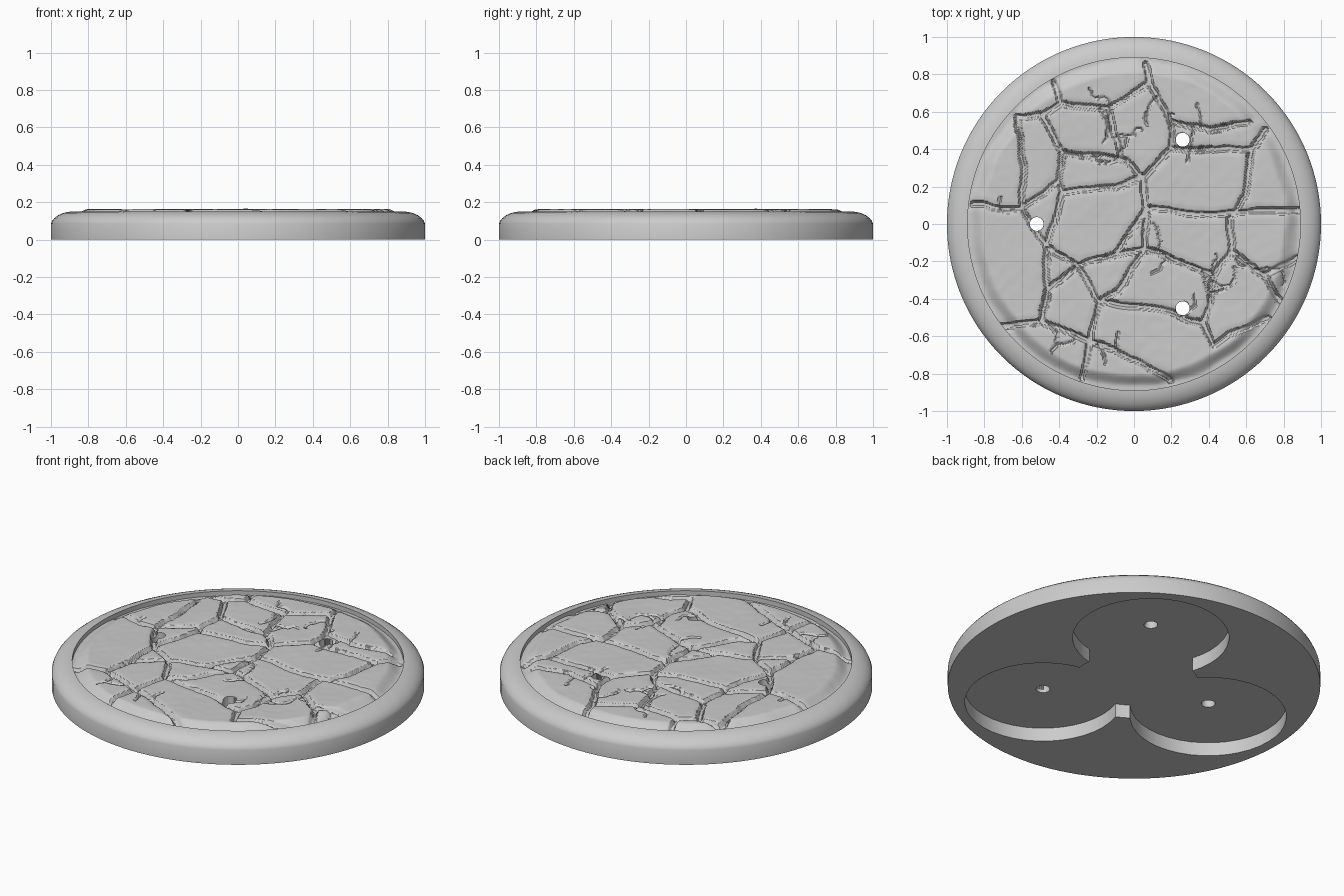
import bpy, bmesh, random
from math import sin, cos, pi, hypot
from mathutils import Vector, kdtree, noise

random.seed(7)
cube = bpy.data.objects.get("Cube")
if cube:
    bpy.data.objects.remove(cube, do_unlink=True)

GREY = (0.6, 0.6, 0.6, 1)
stone_grey = bpy.data.materials.new("stone_grey")
stone_grey.use_nodes = True
stone_grey.diffuse_color = GREY
stone_grey.node_tree.nodes["Principled BSDF"].inputs["Base Color"].default_value = GREY

INNER, HOLE = 0.89, 0.037          # paving radius, drilled hole radius
POCKET_R, POCKET_TOP = 0.42, 0.08
HOLES = [Vector((0.52 * cos(a), 0.52 * sin(a), 0)) for a in (pi, pi / 3, -pi / 3)]


def make_object(name, bm):
    mesh = bpy.data.meshes.new(name)
    bm.to_mesh(mesh)
    bm.free()
    mesh.materials.append(stone_grey)
    obj = bpy.data.objects.new(name, mesh)
    bpy.context.collection.objects.link(obj)
    return obj


def shade(obj, angle):
    bpy.ops.object.select_all(action='DESELECT')
    obj.select_set(True)
    bpy.context.view_layer.objects.active = obj
    bpy.ops.object.shade_smooth_by_angle(angle=angle)


def lathe(name, profile, sides):
    """Closed solid of revolution, capped at the first and last ring."""
    bm = bmesh.new()
    rings = [[bm.verts.new((r * cos(2 * pi * i / sides), r * sin(2 * pi * i / sides), z))
              for i in range(sides)] for r, z in profile]
    for low, high in zip(rings, rings[1:]):
        for i in range(sides):
            j = (i + 1) % sides
            bm.faces.new((low[i], low[j], high[j], high[i]))
    bm.faces.new(rings[0][::-1])
    bm.faces.new(rings[-1])
    return make_object(name, bm)


def cut(target, centre, radius, bottom, top, sides):
    cutter = lathe("cutter", [(radius, bottom), (radius, top)], sides)
    cutter.location = centre
    cutter.hide_render = True
    mod = target.modifiers.new("cut", 'BOOLEAN')
    mod.operation, mod.solver, mod.object = 'DIFFERENCE', 'EXACT', cutter
    bpy.context.view_layer.objects.active = target
    bpy.ops.object.modifier_apply(modifier=mod.name)
    bpy.data.objects.remove(cutter, do_unlink=True)


# Round base: rounded rim, recessed seat for the paving, pockets below
base = lathe("base", [(1, 0), (1, 0.085), (0.994, 0.1), (0.982, 0.115), (0.962, 0.13),
                      (0.935, 0.142), (0.91, 0.148), (INNER, 0.15), (INNER, 0.1)], 128)
cut(base, Vector(), 0.35, -0.1, POCKET_TOP, 48)
for centre in HOLES:
    cut(base, centre, POCKET_R, -0.1, POCKET_TOP, 40)
    cut(base, centre, HOLE, -0.1, 0.3, 24)
shade(base, 0.5)

# Crack network: junctions, then the runs that join them
NODES = dict(
    a=(-.62, .57), b=(-.5, .58), c=(-.4, .64), d=(-.14, .62), e=(.08, .75), f=(.07, .86),
    g=(.2, .55), h=(.2, .4), i=(.05, .25), j=(.4, .5), k=(.62, .55), l=(.62, .4),
    m=(.7, .5), n=(.6, .15), o=(.52, .03), p=(.52, -.14), q=(.43, -.28), r=(.38, -.53),
    s=(.42, -.64), t=(.72, -.5), u=(.06, .09), v=(.35, .05), w=(.87, .08), x=(.06, -.13),
    y=(-.08, -.36), z=(-.18, -.42), A=(-.24, -.62), B=(-.28, -.82), C=(.12, -.45),
    D=(-.5, -.52), E=(.02, -.73), F=(.2, -.84), G=(-.85, .1), H=(-.6, .08), I=(-.47, -.12),
    J=(-.3, -.22), K=(-.1, -.16), L=(-.59, .3), M=(-.4, .23), N=(-.38, .17), O=(-.1, .2),
    P=(-.38, .38), Q=(-.06, .35), R=(-.46, -.35), S=(-.76, -.55), U=(.7, -.28),
    V=(.87, -.18), W=(.79, -.42), X=(-.43, .76))
RUNS = ("abcdef eghi gjk hlm lnopqrst iuvw uxq xyzAB zCr SDAEF GHIJKx uK "
        "aLHMNOi bPM PQi IRJ RD dQ pUV UW cX NI Jz").split()


def wobble(p):
    return p + 0.012 * noise.noise_vector(p * 9) + 0.004 * noise.noise_vector(p * 30)


def tree_of(points):
    tree = kdtree.KDTree(len(points))
    for i, p in enumerate(points):
        tree.insert((p.x, p.y, 0), i)
    tree.balance()
    return tree


main_points, fine_points = [], []
for run in RUNS:
    for start, end in zip(run, run[1:]):
        p, q = Vector((*NODES[start], 0)), Vector((*NODES[end], 0))
        count = int((q - p).length / 0.004) + 1
        main_points += [wobble(p.lerp(q, i / count)) for i in range(count + 1)]

# Hairline cracks wander off the main ones
for branch in range(26):
    p = random.choice(main_points).copy()
    heading = random.uniform(0, 2 * pi)
    for step in range(random.randint(20, 45)):
        heading += random.uniform(-0.45, 0.45)
        p = p + Vector((cos(heading), sin(heading), 0)) * 0.005
        fine_points.append(p)
main_cracks, fine_cracks = tree_of(main_points), tree_of(fine_points)


def ramp(low, high, value):
    t = min(max((value - low) / (high - low), 0), 1)
    return t * t * (3 - 2 * t)


def paving_height(p):
    """Worn slabs that dip at the rim, with grooves along the cracks."""
    flat = Vector((p.x, p.y, 0))
    edge = flat.length + 0.02 * noise.noise(flat * 5)
    z = 0.162 + 0.004 * noise.noise(flat * 4) + 0.001 * noise.noise(flat * 20)
    z -= 0.038 * ramp(0.8, 0.88, edge)
    gap = main_cracks.find(flat)[2]
    width = 0.013 + 0.005 * noise.noise(flat * 7)
    z -= 0.024 * (1 - ramp(width - 0.005, width + 0.006, gap))
    z -= 0.003 * (1 - ramp(0.015, 0.045, gap))
    z -= 0.01 * (1 - ramp(0.003, 0.01, fine_cracks.find(flat)[2]))
    return max(z, 0.106)


# Cracked stone paving: a square grid wrapped onto a disc
CELLS = 240
bm = bmesh.new()
bmesh.ops.create_grid(bm, x_segments=CELLS, y_segments=CELLS, size=1)
for v in bm.verts:
    x, y = v.co.x, v.co.y
    if abs(x) > abs(y):
        angle, radius = pi / 4 * y / x, x
    else:
        angle, radius = (pi / 2 - pi / 4 * x / y, y) if y else (0, 0)
    v.co = Vector((cos(angle), sin(angle), 0)) * radius * INNER

# Open the drilled holes, with their edges drawn to true circles
margin = 0.0045
drilled = []
for v in bm.verts:
    for centre in HOLES:
        offset = v.co - centre
        if offset.length < HOLE - margin:
            drilled.append(v)
        elif offset.length < HOLE + margin:
            v.co = centre + offset.normalized() * HOLE
bmesh.ops.delete(bm, geom=drilled, context='VERTS')
for v in bm.verts:
    v.co.z = paving_height(v.co)

# Line the holes down to the base
lips = [e for e in bm.edges if e.is_boundary and hypot(*e.verts[0].co.xy) < 0.8]
lining = bmesh.ops.extrude_edge_only(bm, edges=lips)["geom"]
for item in lining:
    if isinstance(item, bmesh.types.BMVert):
        item.co.z = 0.095
bmesh.ops.recalc_face_normals(bm, faces=bm.faces)
bm.faces.ensure_lookup_table()
if max(bm.faces, key=lambda f: abs(f.normal.z)).normal.z < 0:
    bmesh.ops.reverse_faces(bm, faces=bm.faces)
paving = make_object("cracked_paving", bm)
shade(paving, 0.6)
